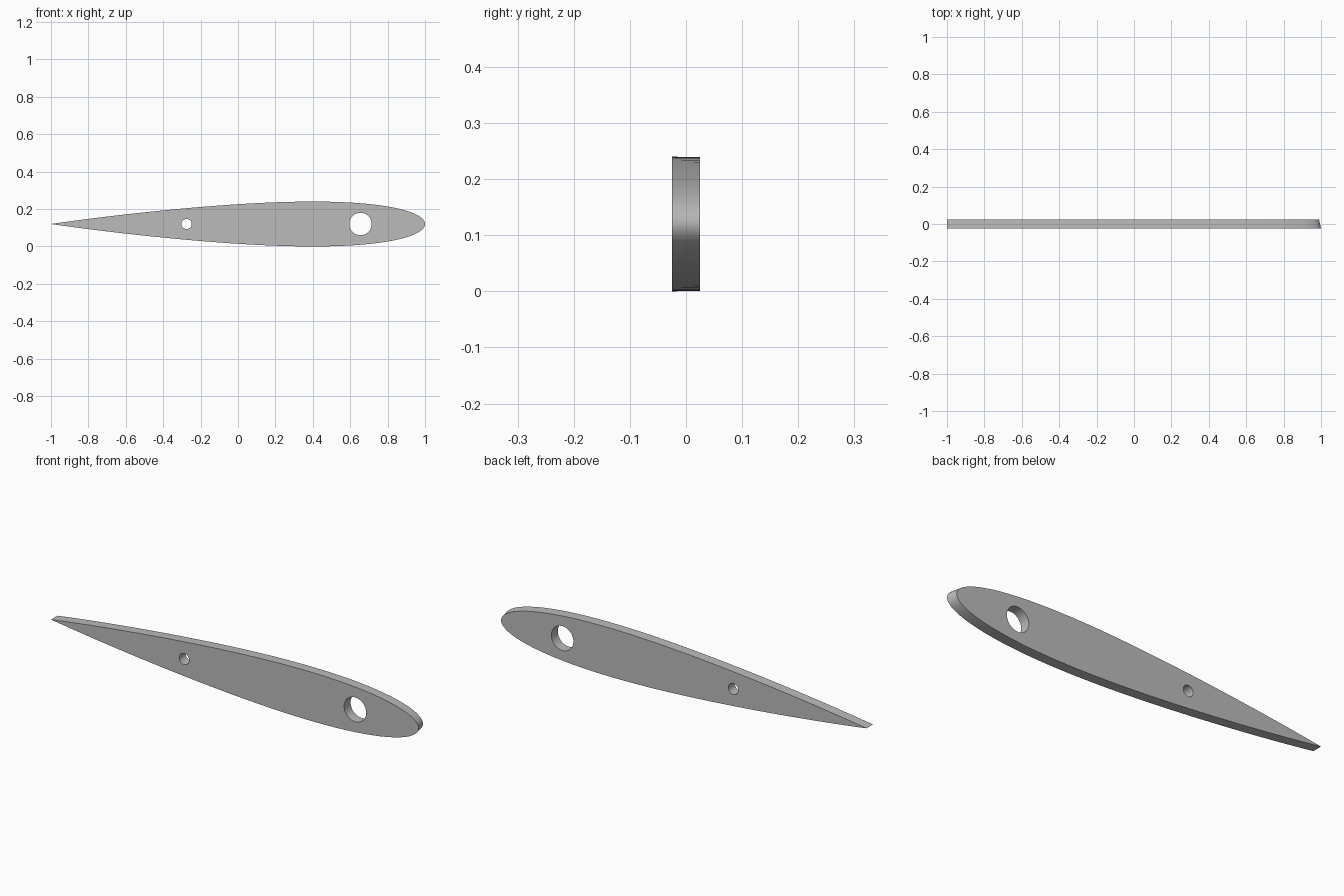
import bpy
import bmesh
import math
from mathutils import Vector

cube = bpy.data.objects.get("Cube")
if cube:
    bpy.data.objects.remove(cube, do_unlink=True)

HALF_DEPTH = 0.025
MID_Z = 0.12
STEPS = 48


def half_thickness(t):
    """Symmetric aerofoil half thickness at chord fraction t."""
    return 0.6 * (0.2969 * math.sqrt(t) - 0.126 * t - 0.3516 * t**2
                  + 0.2843 * t**3 - 0.1036 * t**4)


def aerofoil(chord):
    """Closed outline with a sharp tail fixed at x = -1."""
    ts = [(1 - math.cos(math.pi * i / STEPS)) / 2 for i in range(STEPS + 1)]
    upper = [(chord * (1 - t) - 1, MID_Z + chord * half_thickness(t)) for t in ts[:-1]]
    lower = [(x, 2 * MID_Z - z) for x, z in upper[1:]]
    return upper + [(-1, MID_Z)] + lower[::-1]


def circle(x, radius, sides=48):
    angles = [math.tau * i / sides for i in range(sides)]
    return [(x + radius * math.cos(a), MID_Z + radius * math.sin(a)) for a in angles]


def add_loop(bm, points, y):
    verts = [bm.verts.new((x, y, z)) for x, z in points]
    edges = [bm.edges.new((v, verts[i - 1])) for i, v in enumerate(verts)]
    return verts, edges


# Plate outline and the two round holes, front and slightly shorter back
holes = [circle(0.655, 0.06), circle(-0.275, 0.027)]
front = [aerofoil(2.0)] + holes
back = [aerofoil(1.989)] + holes

bm = bmesh.new()
rings = []
for loops, y in ((front, -HALF_DEPTH), (back, HALF_DEPTH)):
    made = [add_loop(bm, points, y) for points in loops]
    rings.append([verts for verts, _ in made])
    bmesh.ops.triangle_fill(bm, edges=[e for _, edges in made for e in edges],
                            use_beauty=True, normal=Vector((0, math.copysign(1, y), 0)))

# Rim and hole walls
for a, b in zip(*rings):
    for i in range(len(a)):
        bm.faces.new((a[i - 1], a[i], b[i], b[i - 1]))
bmesh.ops.recalc_face_normals(bm, faces=bm.faces[:])

mesh = bpy.data.meshes.new("wing_rib")
bm.to_mesh(mesh)
bm.free()
rib = bpy.data.objects.new("wing_rib", mesh)
bpy.context.collection.objects.link(rib)

# Plain grey material
grey = bpy.data.materials.new("light_grey")
grey.use_nodes = True
colour = (0.5, 0.5, 0.5, 1)
grey.diffuse_color = colour
grey.node_tree.nodes["Principled BSDF"].inputs["Base Color"].default_value = colour
mesh.materials.append(grey)

# Smooth rim with crisp face edges
bpy.ops.object.select_all(action="DESELECT")
rib.select_set(True)
bpy.context.view_layer.objects.active = rib
bpy.ops.object.shade_smooth_by_angle(angle=math.radians(30))
